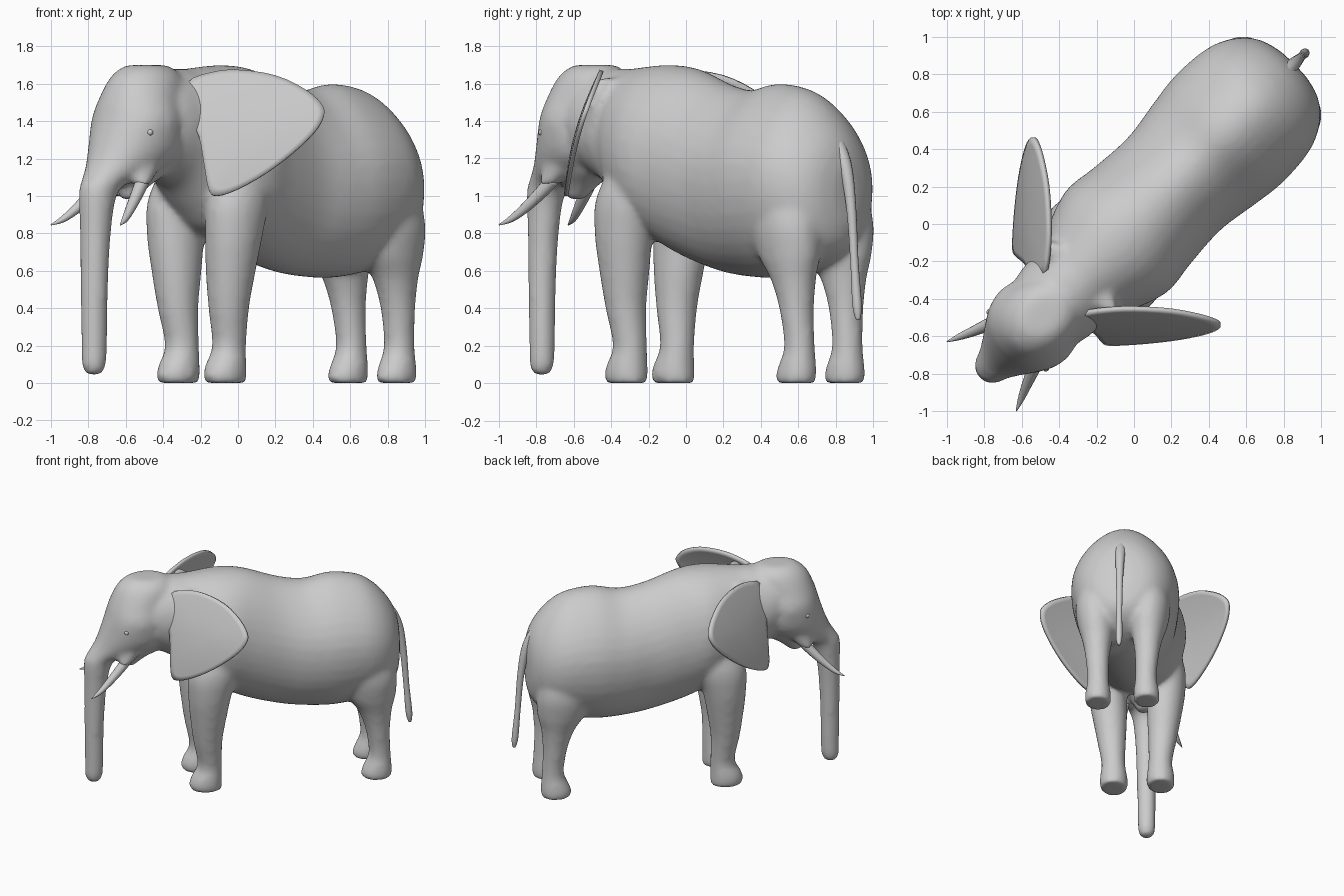
import bpy, bmesh, math
from mathutils import Vector

if "Cube" in bpy.data.objects:
    bpy.data.objects.remove(bpy.data.objects["Cube"])

# Modelled facing -Y with X sideways; every object is turned at the end so the animal stands diagonally.
TURN = math.radians(-45)
R2 = math.sqrt(2)


def spline(pts, n=4, closed=False):
    """Catmull-Rom resampling of points of any dimension."""
    out, m = [], len(pts)
    get = (lambda i: pts[i % m]) if closed else (lambda i: pts[max(0, min(m - 1, i))])
    for i in range(m if closed else m - 1):
        for k in range(n):
            t = k / n
            out.append(tuple(
                0.5 * (2 * b + (c - a) * t + (2 * a - 5 * b + 4 * c - d) * t * t + (3 * b - a - 3 * c + d) * t ** 3)
                for a, b, c, d in zip(get(i - 1), get(i), get(i + 1), get(i + 2))))
    if not closed:
        out.append(tuple(pts[-1]))
    return out


def loft(bm, sections, sides=28):
    """Skin ellipses given as (centre, half axis, half axis) and cap the ends."""
    rings = []
    for c, a, b in sections:
        rings.append([bm.verts.new(c + a * math.cos(2 * math.pi * k / sides) + b * math.sin(2 * math.pi * k / sides))
                      for k in range(sides)])
    for r, s in zip(rings, rings[1:]):
        for k in range(sides):
            j = (k + 1) % sides
            bm.faces.new((r[k], r[j], s[j], s[k]))
    bm.faces.new(rings[0])
    bm.faces.new(rings[-1])


def column(bm, rows, side=1):
    """Upright form; rows are z, y, x, half depth, half width."""
    loft(bm, [(Vector((side * x, y, z)), Vector((0, a, 0)), Vector((b, 0, 0))) for z, y, x, a, b in spline(rows)])


def barrel(bm, rows):
    """Lengthwise form; rows are y, bottom, top, half width."""
    loft(bm, [(Vector((0, y, (lo + hi) / 2)), Vector((w, 0, 0)), Vector((0, 0, (hi - lo) / 2)))
              for y, lo, hi, w in spline(rows)], 36)


def add_mesh(name, bm):
    bmesh.ops.recalc_face_normals(bm, faces=bm.faces)
    me = bpy.data.meshes.new(name)
    bm.to_mesh(me)
    bm.free()
    for p in me.polygons:
        p.use_smooth = True
    ob = bpy.data.objects.new(name, me)
    bpy.context.collection.objects.link(ob)
    ob.rotation_euler.z = TURN
    return ob


def add_horn(name, pts):
    """Tapered tube; points are x, y, z, radius."""
    bm = bmesh.new()
    path = spline(pts, 5)
    sections = []
    for i, p in enumerate(path):
        d = Vector(path[min(i + 1, len(path) - 1)][:3]) - Vector(path[max(i - 1, 0)][:3])
        a = d.cross(Vector((1, 0, 0))).normalized()
        b = d.cross(a).normalized()
        sections.append((Vector(p[:3]), a * p[3], b * p[3]))
    loft(bm, sections, 14)
    return add_mesh(name, bm)


# Body: torso, head with trunk, jaw and legs, fused into one skin
skin = bmesh.new()
barrel(skin, [
    (-.76, 1.22, 1.62, .19), (-.64, 1.12, 1.66, .245), (-.50, 1.04, 1.68, .262), (-.40, .93, 1.68, .28),
    (-.29, .82, 1.69, .335), (-.12, .745, 1.70, .385), (.06, .665, 1.68, .365), (.30, .595, 1.60, .35),
    (.50, .568, 1.565, .378), (.70, .562, 1.60, .405), (.90, .59, 1.57, .395), (1.03, .63, 1.49, .355),
    (1.13, .69, 1.375, .28), (1.185, .76, 1.27, .19), (1.21, .86, 1.16, .08)])
for v in skin.verts:  # narrow the spine ridge towards the rump
    v.co.x *= 1 - .25 * (max(0, v.co.z - 1.1) / .5) ** 2 * max(0, min(1, v.co.y / .5))
column(skin, [
    (1.70, -.69, 0, .11, .08), (1.68, -.69, 0, .16, .13), (1.62, -.70, 0, .215, .18), (1.50, -.75, 0, .22, .225),
    (1.40, -.76, 0, .24, .255), (1.25, -.77, 0, .28, .235), (1.16, -.835, 0, .255, .19), (1.09, -.97, 0, .165, .13),
    (1.02, -1.055, 0, .11, .10), (.80, -1.078, 0, .083, .083), (.50, -1.087, 0, .074, .074),
    (.20, -1.087, 0, .069, .069), (.09, -1.09, 0, .064, .064), (.042, -1.09, 0, .038, .038)])
column(skin, [
    (1.28, -.68, 0, .16, .17), (1.15, -.72, 0, .17, .15), (1.06, -.79, 0, .10, .09), (.98, -.83, 0, .045, .045)])
FRONT_LEG = [
    (0, -.27, .177, .118, .10), (.04, -.276, .177, .125, .107), (.10, -.268, .177, .115, .104),
    (.20, -.245, .178, .092, .09), (.40, -.262, .192, .11, .108), (.60, -.26, .205, .138, .13),
    (.80, -.25, .22, .165, .145), (1.0, -.22, .22, .185, .145), (1.25, -.15, .18, .13, .10)]
HIND_LEG = [
    (0, 1.016, .184, .11, .095), (.04, 1.014, .184, .118, .10), (.10, 1.024, .182, .105, .095),
    (.20, 1.038, .181, .082, .082), (.40, 1.022, .187, .094, .092), (.56, 1.0, .19, .13, .115),
    (.70, .97, .195, .19, .145), (.90, .95, .20, .205, .155), (1.25, .90, .14, .16, .12)]
EAR_ROOT = [(1.63, -.40, .18, .04, .07), (1.5, -.43, .20, .055, .09), (1.28, -.49, .21, .045, .055)]
TUSK_SOCKET = [(1.28, -.76, .12, .13, .09), (1.16, -.83, .135, .09, .065), (1.06, -.885, .155, .052, .046)]
for side in (1, -1):
    for rows in (FRONT_LEG, HIND_LEG, EAR_ROOT, TUSK_SOCKET):
        column(skin, rows, side)
body = add_mesh("body", skin)
remesh = body.modifiers.new("fuse", 'REMESH')
remesh.mode = 'VOXEL'
remesh.voxel_size = .018
remesh.use_smooth_shade = True
relax = body.modifiers.new("relax", 'SMOOTH')
relax.factor = .5
relax.iterations = 14

# Ears: outline drawn in the front view, hanging on a sloping, bowed sheet
EAR = [(-.27, 1.60), (-.15, 1.655), (0, 1.67), (.20, 1.64), (.36, 1.565), (.445, 1.49), (.46, 1.43), (.41, 1.34),
       (.29, 1.225), (.15, 1.12), (0, 1.035), (-.11, 1.0), (-.155, 1.03), (-.18, 1.16), (-.21, 1.32), (-.27, 1.45)]


def ear_point(x, z, bulge):
    drop = (1.67 - z) / .67
    y = -.45 - .19 * drop - .028 * math.sin(math.pi * drop) - bulge
    return Vector(((x - y) / R2, (x + y) / R2, z))


bm = bmesh.new()
edge = spline(EAR, 3, True)
mid = (.08, 1.38)
rings = [[bm.verts.new(ear_point(mid[0] + (x - mid[0]) * t, mid[1] + (z - mid[1]) * t, .01 * (1 - t * t)))
          for x, z in edge] for t in (1, .9, .65, .35)]
hub = bm.verts.new(ear_point(*mid, .01))
for k in range(len(edge)):
    j = (k + 1) % len(edge)
    for r, s in zip(rings, rings[1:]):
        bm.faces.new((r[k], r[j], s[j], s[k]))
    bm.faces.new((rings[-1][k], rings[-1][j], hub))
ears = add_mesh("ears", bm)
thick = ears.modifiers.new("thickness", 'SOLIDIFY')
thick.thickness = .024
thick.offset = 0
ears.modifiers.new("pair", 'MIRROR').use_mirror_merge = False

# Tusks
tusks = add_horn("tusks", [(.145, -.86, 1.09, .038), (.17, -.93, 1.015, .034), (.205, -1.02, .93, .026),
                           (.235, -1.09, .875, .017), (.262, -1.152, .845, .003)])
tusks.modifiers.new("pair", 'MIRROR').use_mirror_merge = False

# Tail
add_horn("tail", [(0, 1.08, 1.34, .045), (0, 1.16, 1.24, .042), (0, 1.215, 1.12, .034), (0, 1.25, .92, .026),
                  (0, 1.272, .65, .022), (0, 1.292, .42, .025), (0, 1.30, .34, .012)])

# Eyes
bm = bmesh.new()
bmesh.ops.create_uvsphere(bm, u_segments=14, v_segments=8, radius=.018)
bmesh.ops.translate(bm, verts=bm.verts, vec=(.212, -.878, 1.34))
eyes = add_mesh("eyes", bm)
eyes.modifiers.new("pair", 'MIRROR').use_mirror_merge = False
